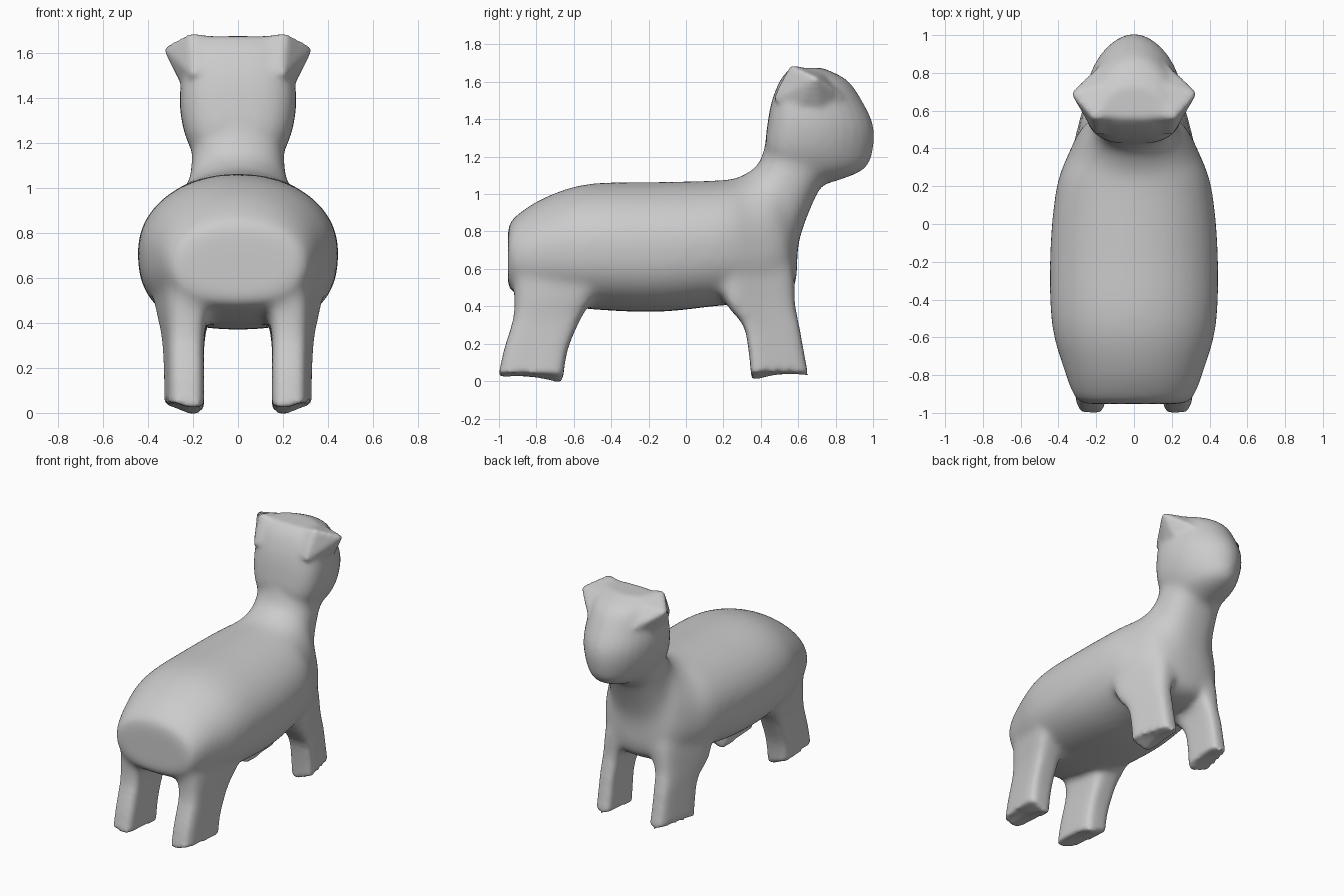
import bpy, bmesh, math
from mathutils import Vector

if "Cube" in bpy.data.objects:
    bpy.data.objects.remove(bpy.data.objects["Cube"])

wool = bpy.data.materials.new("plain grey")
wool.diffuse_color = (0.6, 0.6, 0.6, 1)
wool.use_nodes = True
wool.node_tree.nodes["Principled BSDF"].inputs["Base Color"].default_value = wool.diffuse_color

N = 32
ANGLES = [2 * math.pi * i / N for i in range(N)]


def power(v, n):
    return math.copysign(abs(v) ** (2 / n), v)


def smooth_rows(rows, steps=4):
    """Catmull-Rom interpolation between the rows of a section table."""
    out = []
    for i in range(len(rows) - 1):
        p0, p1 = rows[max(i - 1, 0)], rows[i]
        p2, p3 = rows[i + 1], rows[min(i + 2, len(rows) - 1)]
        for k in range(steps):
            t = k / steps
            out.append([b + .5 * t * (c - a + t * (2 * a - 5 * b + 4 * c - d + t * (3 * (b - c) + d - a)))
                        for a, b, c, d in zip(p0, p1, p2, p3)])
    return out + [list(rows[-1])]


def loft(bm, rings):
    loops = [[bm.verts.new(p) for p in ring] for ring in rings]
    faces = []
    for a, b in zip(loops, loops[1:]):
        for i in range(N):
            j = (i + 1) % N
            faces.append(bm.faces.new((a[i], a[j], b[j], b[i])))
    for loop in (loops[0], loops[-1]):
        mid = bm.verts.new(sum((v.co for v in loop), Vector()) / N)
        for i in range(N):
            faces.append(bm.faces.new((loop[i], loop[(i + 1) % N], mid)))
    bmesh.ops.recalc_face_normals(bm, faces=faces)


bm = bmesh.new()

# Trunk and neck: back point (y, z), belly point (y, z), half width
trunk = [(-.953, .80, -.953, .55, .22), (-.925, .87, -.935, .48, .305),
         (-.76, .98, -.76, .42, .375), (-.52, 1.055, -.52, .385, .437),
         (-.15, 1.065, -.15, .37, .445), (.2, 1.075, .2, .405, .41),
         (.30, 1.10, .46, .42, .34), (.38, 1.155, .58, .50, .28),
         (.415, 1.23, .605, .75, .222), (.43, 1.30, .70, 1.0, .205),
         (.46, 1.36, .76, 1.08, .20)]
rings = []
for yt, zt, yb, zb, w in smooth_rows(trunk):
    ring = []
    for a in ANGLES:
        n = 2.05 if math.sin(a) > 0 else 2.5
        t = (1 + power(math.sin(a), n)) / 2
        ring.append((w * power(math.cos(a), n), yb + (yt - yb) * t, zb + (zt - zb) * t))
    rings.append(ring)
loft(bm, rings)

# Head: height, nape y, muzzle y, half width
head = [(1.055, .58, .76, .10), (1.13, .45, .955, .185), (1.24, .425, 1.0, .237),
        (1.37, .435, 1.0, .259), (1.50, .46, .94, .25), (1.61, .505, .86, .225),
        (1.675, .56, .73, .17)]
rings = []
for z, y0, y1, w in smooth_rows(head):
    yc = y0 + (y1 - y0) * .38
    ring = []
    for a in ANGLES:
        s = math.sin(a)
        n = 1.88 if s > 0 else 3.0
        ring.append((w * power(math.cos(a), n), yc + power(s, n) * ((y1 - yc) if s > 0 else (yc - y0)), z))
    rings.append(ring)
loft(bm, rings)

# Legs: height, back y, front y, inner x, outer x, narrowing of the outer side at the end
rear_leg = [(-.015, -1.012, -.66, .15, .338, .035), (.16, -.975, -.635, .15, .338, .035),
            (.33, -.925, -.565, .15, .35, .045), (.46, -.918, -.49, .13, .385, .075),
            (.60, -.925, -.46, .10, .40, .10), (.74, -.90, -.50, .08, .37, .08)]
front_leg = [(.0, .35, .66, .148, .34, .075), (.16, .335, .63, .152, .34, .075),
             (.30, .305, .605, .15, .345, .08), (.42, .21, .585, .13, .38, .12),
             (.56, .20, .58, .08, .39, .14), (.74, .25, .55, .05, .36, .13)]
for leg in (rear_leg, front_leg):
    for side in (-1, 1):
        rings = []
        for k, (z, y0, y1, x0, x1, narrow) in enumerate(smooth_rows(leg, 3)):
            ring = []
            for a in ANGLES:
                s = power(math.sin(a), 4.5)
                end = (1 + (s if y1 > 0 else -s)) / 2
                outer = x1 - narrow * end
                x = (x0 + outer) / 2 + (outer - x0) / 2 * power(math.cos(a), 4.5)
                y = (y0 + y1) / 2 + (y1 - y0) / 2 * s
                # The sole slopes up from a low ridge
                sole = .4 * abs(x - .2) + .09 * abs(y - (-.67 if y < 0 else .36)) if k == 0 else 0
                ring.append((side * x, y, z + sole))
            rings.append(ring)
        loft(bm, rings)

# Pointed ears flaring from the crown
for side in (-1, 1):
    points = [(.338, .695, 1.625), (.22, .56, 1.69), (.245, .60, 1.45), (.18, .82, 1.55),
              (.06, .76, 1.655), (.06, .57, 1.668), (.205, .465, 1.50), (.19, .50, 1.58),
              (.06, .50, 1.57), (.235, .72, 1.43), (.165, .86, 1.50)]
    verts = [bm.verts.new((side * x, y, z)) for x, y, z in points]
    hull = bmesh.ops.convex_hull(bm, input=verts)
    bmesh.ops.recalc_face_normals(bm, faces=[f for f in hull["geom"] if isinstance(f, bmesh.types.BMFace)])

mesh = bpy.data.meshes.new("animal_body")
bm.to_mesh(mesh)
bm.free()
mesh.materials.append(wool)
body = bpy.data.objects.new("animal_body", mesh)
bpy.context.collection.objects.link(body)
bpy.context.view_layer.objects.active = body
body.select_set(True)

# Fuse all parts into one skin
remesh = body.modifiers.new("fuse", 'REMESH')
remesh.mode = 'VOXEL'
remesh.voxel_size = .016
bpy.ops.object.modifier_apply(modifier="fuse")

# Soften lightly all over, and strongly where legs and neck meet the trunk
joints = body.vertex_groups.new(name="joints")
for v in body.data.vertices:
    z = v.co.z
    weight = min(1, max(0, (z - .28) / .12), max(0, (1.25 - z) / .1))
    if weight > 0:
        joints.add([v.index], weight, 'REPLACE')
for name, count, group in (("soften", 7, ""), ("blend", 30, "joints")):
    smooth = body.modifiers.new(name, 'SMOOTH')
    smooth.factor = .5
    smooth.iterations = count
    smooth.vertex_group = group
    bpy.ops.object.modifier_apply(modifier=name)
bpy.ops.object.shade_smooth_by_angle(angle=math.radians(60))
